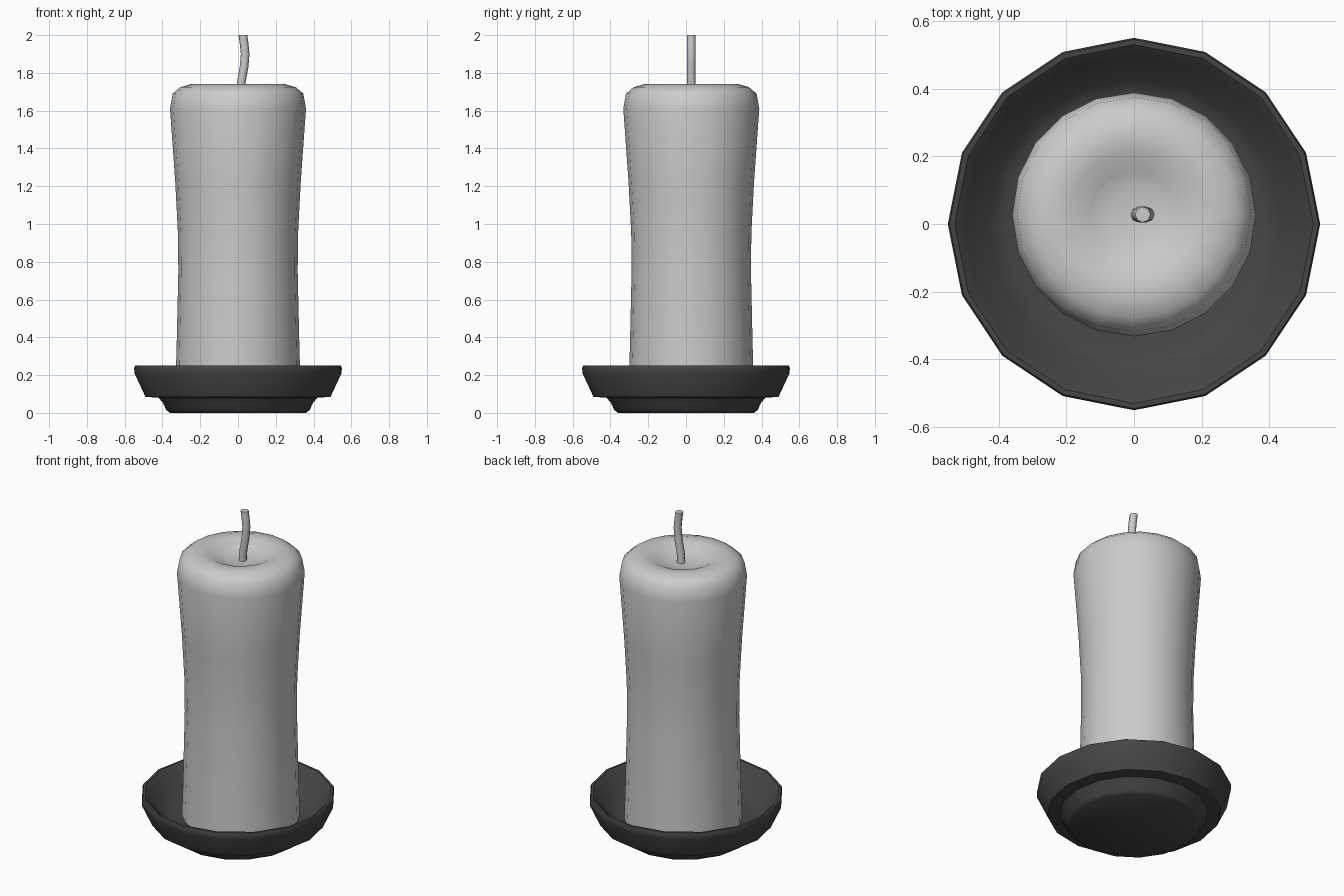
import bpy, bmesh
from math import sin, cos, pi, radians
from mathutils import Vector

if "Cube" in bpy.data.objects:
    bpy.data.objects.remove(bpy.data.objects["Cube"])


def skin(name, rings, sides, smooth_angle):
    """Skin rings of (centre, radius); radius 0 makes a single pole vertex."""
    bm = bmesh.new()
    loops = []
    for c, r in rings:
        n = sides if r > 0 else 1
        loops.append([bm.verts.new(Vector(c) + Vector((r * cos(2 * pi * i / sides),
                      r * sin(2 * pi * i / sides), 0))) for i in range(n)])
    for a, b in zip(loops, loops[1:]):
        for i in range(sides):
            j = (i + 1) % sides
            quad = [a[i % len(a)], a[j % len(a)], b[j % len(b)], b[i % len(b)]]
            bm.faces.new(list(dict.fromkeys(quad)))
    bmesh.ops.recalc_face_normals(bm, faces=bm.faces)
    me = bpy.data.meshes.new(name)
    bm.to_mesh(me)
    bm.free()
    ob = bpy.data.objects.new(name, me)
    bpy.context.collection.objects.link(ob)
    bpy.ops.object.select_all(action='DESELECT')
    ob.select_set(True)
    bpy.context.view_layer.objects.active = ob
    bpy.ops.object.shade_smooth_by_angle(angle=radians(smooth_angle))
    return ob


def lathe(name, profile, sides, y=0, smooth_angle=40):
    return skin(name, [((0, y, z), r) for r, z in profile], sides, smooth_angle)


# Dish: stepped foot, flared wall, rim, hollow inside
dish = lathe("dish", [
    (0, 0), (0.36, 0), (0.38, 0.015), (0.395, 0.05), (0.42, 0.08), (0.49, 0.085),
    (0.548, 0.21), (0.55, 0.238), (0.545, 0.25), (0.53, 0.25), (0.50, 0.225),
    (0.43, 0.125), (0.38, 0.105), (0, 0.105)], 16)
dark = bpy.data.materials.new("dark_metal")
dark.diffuse_color = (0.06, 0.06, 0.06, 1)
dark.use_nodes = True
dark.node_tree.nodes["Principled BSDF"].inputs["Base Color"].default_value = dark.diffuse_color
dish.data.materials.append(dark)

# Candle: waisted body with rounded shoulder and melted hollow, set slightly back
lathe("candle", [
    (0, 0.105), (0.332, 0.105), (0.325, 0.35), (0.316, 0.75), (0.318, 0.95),
    (0.332, 1.22), (0.36, 1.61), (0.346, 1.69), (0.305, 1.725), (0.25, 1.74),
    (0.19, 1.735), (0.13, 1.705), (0.07, 1.69), (0, 1.69)], 20, y=0.028)

# Wick: bent tapering stem
path = [(0.012, 1.67), (0.017, 1.75), (0.032, 1.83), (0.038, 1.90), (0.033, 1.95), (0.026, 2.0)]
rings = [((x, 0.028, z), 0.023) for x, z in path]
skin("wick", [((0.012, 0.028, 1.67), 0)] + rings + [((0.026, 0.028, 2.0), 0)], 8, 50)
